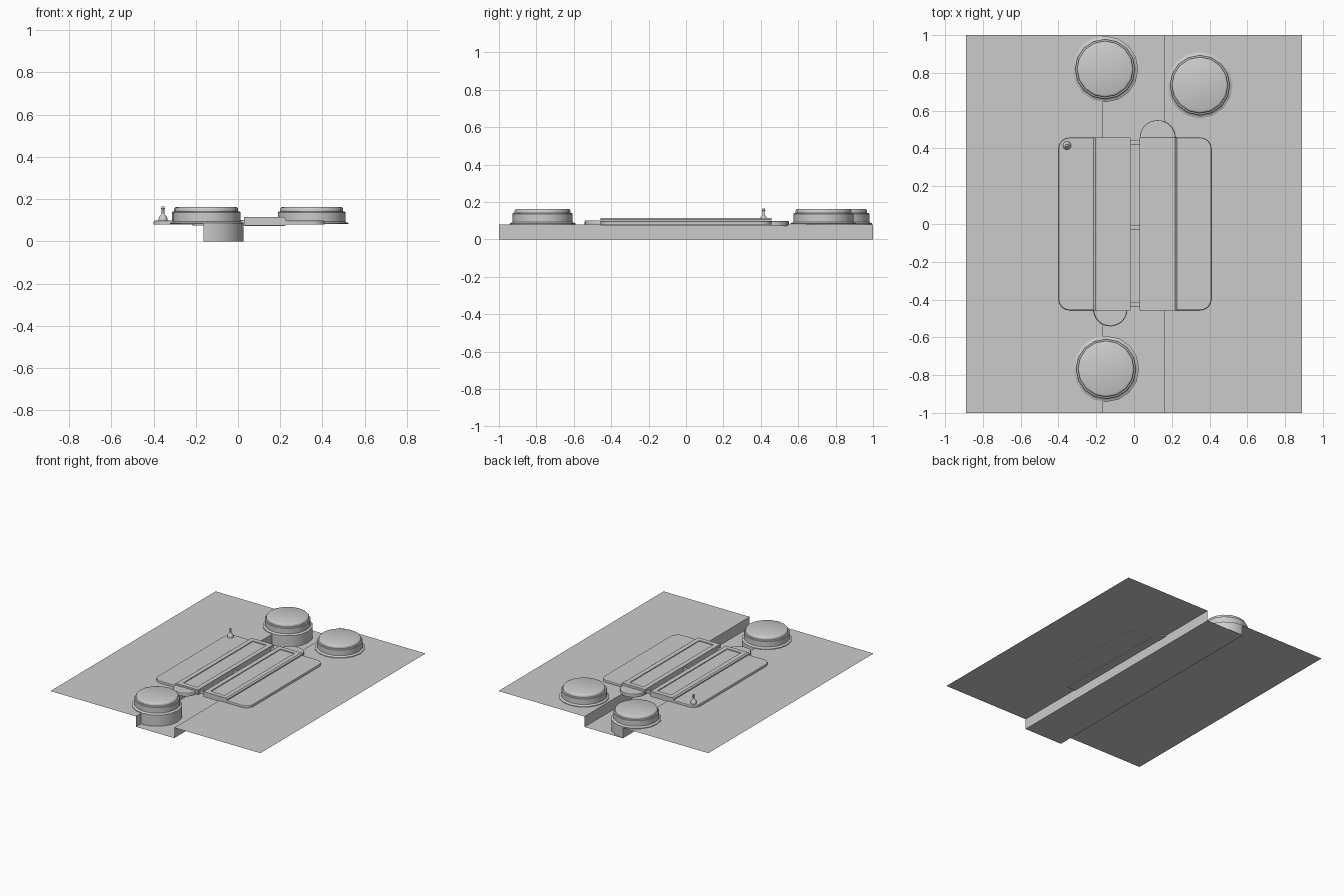
import bpy, bmesh, math
from mathutils import Vector

if "Cube" in bpy.data.objects:
    bpy.data.objects.remove(bpy.data.objects["Cube"])

SHEET_Z = 0.08
WALL_L, WALL_R = -0.165, 0.16


def finish(bm, name, smooth=False):
    bmesh.ops.recalc_face_normals(bm, faces=bm.faces)
    me = bpy.data.meshes.new(name)
    bm.to_mesh(me)
    bm.free()
    ob = bpy.data.objects.new(name, me)
    bpy.context.collection.objects.link(ob)
    if smooth:
        bpy.context.view_layer.objects.active = ob
        ob.select_set(True)
        bpy.ops.object.shade_smooth_by_angle(angle=math.radians(35))
        ob.select_set(False)
    return ob


def lathe(name, profile, x, y, sides, clip_x=None):
    bm = bmesh.new()
    vs = [bm.verts.new((r, 0, z)) for r, z in profile]
    es = [bm.edges.new(p) for p in zip(vs, vs[1:])]
    bmesh.ops.spin(bm, geom=vs + es, axis=(0, 0, 1), cent=(0, 0, 0),
                   angle=math.tau, steps=sides, use_duplicate=False)
    bmesh.ops.remove_doubles(bm, verts=bm.verts, dist=1e-4)
    bmesh.ops.translate(bm, verts=bm.verts, vec=(x, y, 0))
    if clip_x is not None:
        bmesh.ops.bisect_plane(bm, geom=bm.verts[:] + bm.edges[:] + bm.faces[:],
                               plane_co=(clip_x, 0, 0), plane_no=(1, 0, 0), clear_inner=True)
    return finish(bm, name, True)


def slab(name, outline, z0, z1, bevel=0.0):
    """Extrude a flat outline, softening its top rim."""
    bm = bmesh.new()
    f = bm.faces.new([bm.verts.new((x, y, z0)) for x, y in outline])
    r = bmesh.ops.extrude_face_region(bm, geom=[f], use_keep_orig=True)
    vs = [g for g in r["geom"] if isinstance(g, bmesh.types.BMVert)]
    bmesh.ops.translate(bm, verts=vs, vec=(0, 0, z1 - z0))
    if bevel:
        es = [e for e in bm.edges if all(v.co.z > z1 - 1e-5 for v in e.verts)]
        bmesh.ops.bevel(bm, geom=es, offset=bevel, segments=2, profile=0.5, affect='EDGES')
    return finish(bm, name)


def arc(cx, cy, r, a0, a1, n):
    return [(cx + r * math.cos(math.radians(a0 + (a1 - a0) * i / n)),
             cy + r * math.sin(math.radians(a0 + (a1 - a0) * i / n))) for i in range(n + 1)]


# Thin ground sheet folded into an open-ended channel
bm = bmesh.new()
section = [(-0.89, SHEET_Z), (WALL_L, SHEET_Z), (WALL_L, 0), (WALL_R, 0),
           (WALL_R, SHEET_Z), (0.89, SHEET_Z)]
rows = [[bm.verts.new((x, y, z)) for x, z in section] for y in (-1, 1)]
for i in range(len(section) - 1):
    bm.faces.new((rows[0][i], rows[0][i + 1], rows[1][i + 1], rows[1][i]))
finish(bm, "channel_sheet")

# Round drums; two of them reach down into the channel
drum = [(0.175, 0.081), (0.175, 0.086), (0.164, 0.09), (0.160, 0.094), (0.160, 0.136),
        (0.157, 0.140), (0.149, 0.142), (0.149, 0.154), (0.145, 0.160), (0.138, 0.163), (0, 0.163)]
skirt = [(0.175, 0), (0.175, 0.082)]
for name, x, y, deep in (("front", -0.148, -0.767, True), ("back", -0.153, 0.82, True),
                         ("right", 0.349, 0.735, False)):
    lathe(name + "_drum", drum, x, y, 16)
    if deep:
        lathe(name + "_drum_skirt", skirt, x, y, 16, WALL_L + 0.001)

# Pair of hinged panels with rounded outer corners
for name, s, inner, mid, outer in (("left", -1, 0.018, 0.215, 0.40),
                                   ("right", 1, 0.028, 0.228, 0.41)):
    h, r = 0.457, 0.06
    out = [(inner, -h)] + arc(outer - r, -h + r, r, -90, 0, 6)
    out += arc(outer - r, h - r, r, 0, 90, 6) + [(inner, h)]
    slab(name + "_panel", [(s * x, y) for x, y in out], 0.0795, 0.098, 0.006)

    # Raised inner board with a sloped outer edge and a shallow long recess
    bm = bmesh.new()
    prof = [(inner, 0.074), (mid, 0.074), (mid, 0.106), (mid - 0.01, 0.114), (inner, 0.114)]
    f = bm.faces.new([bm.verts.new((s * x, -h, z)) for x, z in prof])
    res = bmesh.ops.extrude_face_region(bm, geom=[f], use_keep_orig=True)
    bmesh.ops.translate(bm, vec=(0, 2 * h, 0),
                        verts=[g for g in res["geom"] if isinstance(g, bmesh.types.BMVert)])
    bmesh.ops.recalc_face_normals(bm, faces=bm.faces)
    top = max(bm.faces, key=lambda q: q.calc_center_median().z)
    bmesh.ops.inset_region(bm, faces=[top], thickness=0.05)
    well = bmesh.ops.extrude_discrete_faces(bm, faces=[top])["faces"][0]
    bmesh.ops.translate(bm, verts=well.verts, vec=(0, 0, -0.006))
    bmesh.ops.remove_doubles(bm, verts=bm.verts, dist=1e-5)
    finish(bm, name + "_board")

# Half-round end tabs
slab("back_tab", arc(0.125, 0.455, 0.095, 0, 180, 14), 0.072, 0.098, 0.005)
slab("front_tab", arc(-0.125, -0.452, 0.09, 180, 360, 14), 0.076, 0.102, 0.007)

# Hinge pieces bridging the gap between the panels
for i, y in enumerate((-0.425, -0.02, 0.43)):
    slab("hinge_%d" % (i + 1), [(-0.02, y - 0.012), (0.03, y - 0.012),
                                (0.03, y + 0.012), (-0.02, y + 0.012)], 0.08, 0.1, 0.004)

# Small pin knob on the panel corner
knob = [(0.022, 0.095), (0.022, 0.104), (0.018, 0.116), (0.009, 0.126),
        (0.006, 0.132), (0.006, 0.150), (0.009, 0.155), (0.007, 0.164), (0, 0.165)]
lathe("pin_knob", knob, -0.355, 0.415, 16)
